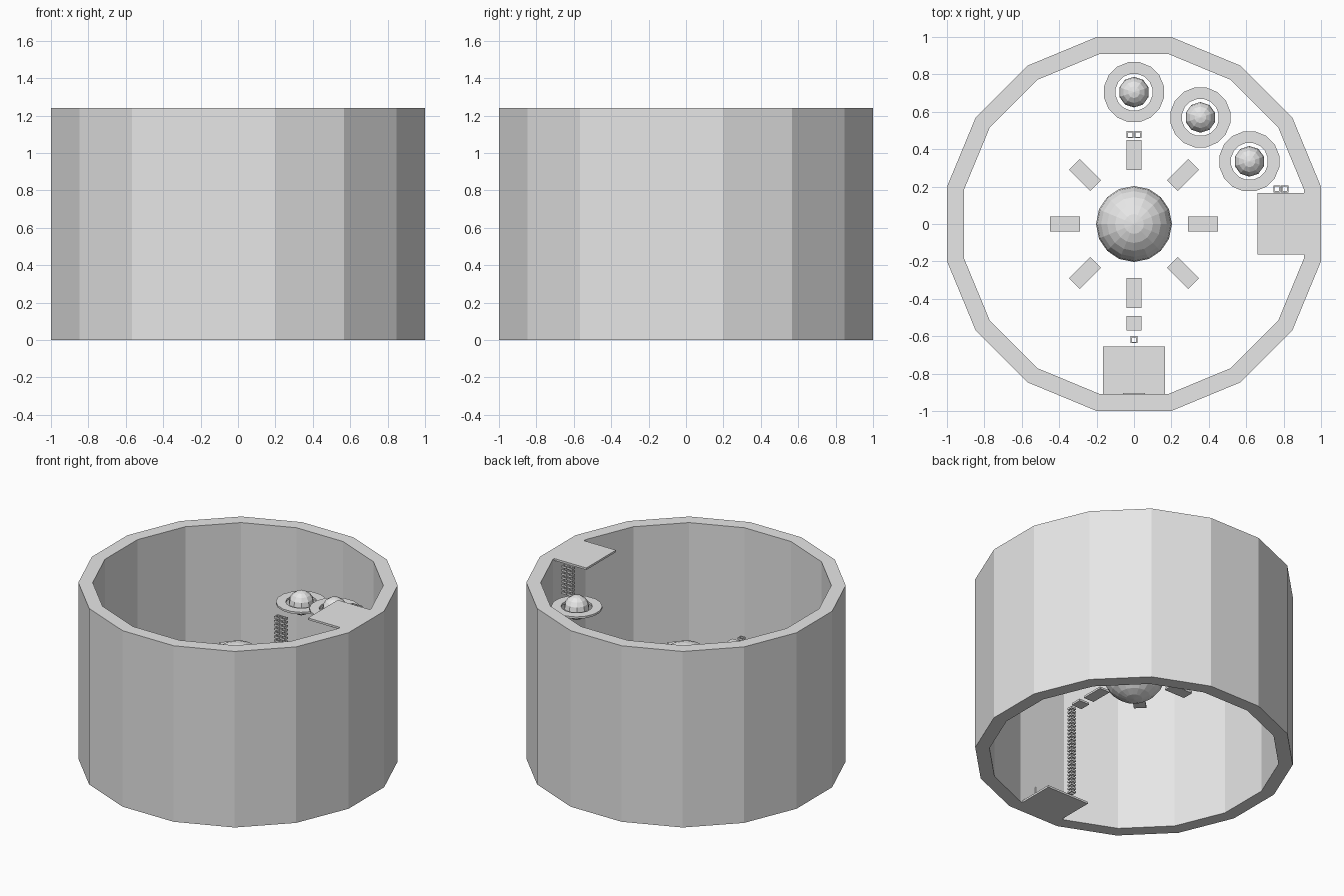
import bpy, bmesh, math
from mathutils import Matrix

if "Cube" in bpy.data.objects:
    bpy.data.objects.remove(bpy.data.objects["Cube"])

grey = bpy.data.materials.new("light grey")
grey.diffuse_color = (0.8, 0.8, 0.8, 1)
grey.use_nodes = True
grey.node_tree.nodes["Principled BSDF"].inputs["Base Color"].default_value = grey.diffuse_color


def finish(name, bm):
    bmesh.ops.recalc_face_normals(bm, faces=bm.faces[:])
    me = bpy.data.meshes.new(name)
    bm.to_mesh(me)
    bm.free()
    me.materials.append(grey)
    ob = bpy.data.objects.new(name, me)
    bpy.context.collection.objects.link(ob)
    return ob


def add_tube(bm, n, r_out, r_in, z0, z1, x=0, y=0):
    """Hollow prism with n sides and a flat side facing each axis."""
    loops = []
    for r, z in ((r_out, z0), (r_out, z1), (r_in, z1), (r_in, z0)):
        loops.append([bm.verts.new((x + r * math.cos((k + 0.5) * math.tau / n),
                                    y + r * math.sin((k + 0.5) * math.tau / n), z))
                      for k in range(n)])
    for i in range(4):
        a, b = loops[i], loops[(i + 1) % 4]
        for k in range(n):
            j = (k + 1) % n
            bm.faces.new((a[k], a[j], b[j], b[k]))


def box(name, x0, x1, y0, y1, z0, z1, turn=0.0):
    bm = bmesh.new()
    m = (Matrix.Rotation(turn, 4, 'Z')
         @ Matrix.Translation(((x0 + x1) / 2, (y0 + y1) / 2, (z0 + z1) / 2))
         @ Matrix.Diagonal((x1 - x0, y1 - y0, z1 - z0, 1)))
    bmesh.ops.create_cube(bm, size=1, matrix=m)
    return finish(name, bm)


def ball(name, x, y, z, r, seg, rings):
    bm = bmesh.new()
    bmesh.ops.create_uvsphere(bm, u_segments=seg, v_segments=rings, radius=r,
                              matrix=Matrix.Translation((x, y, z)))
    return finish(name, bm)


def ladder(name, x, y, z0, z1):
    """Column of stacked small square frames."""
    bm = bmesh.new()
    pitch = 0.026
    count = round((z1 - z0) / pitch)
    for i in range(count):
        z = z0 + i * (z1 - z0) / count
        add_tube(bm, 4, 0.019 * math.sqrt(2), 0.012 * math.sqrt(2), z, z + 0.014, x, y)
    return finish(name, bm)


# Sixteen-sided outer wall, open at top and bottom
c = math.cos(math.pi / 16)
bm = bmesh.new()
add_tube(bm, 16, 1.0 / c, 0.91 / c, 0, 1.24)
finish("outer_wall", bm)

# Entry ledge at the bottom and exit ledge at the top
box("entry_ledge", -0.165, 0.165, -0.912, -0.655, 0, 0.014)
box("exit_ledge", 0.66, 0.912, -0.163, 0.167, 1.226, 1.24)
box("entry_door", -0.06, 0.06, -0.912, -0.904, 0.01, 0.15)

# Central sphere with eight radial steps around it
MID = 0.62
ball("central_sphere", 0, 0, MID, 0.203, 16, 12)
for k in range(8):
    box(f"radial_step_{k + 1}", 0.29, 0.45, -0.04, 0.04, MID - 0.007, MID + 0.007,
        k * math.tau / 8)
box("landing_step", -0.04, 0.04, -0.57, -0.493, MID - 0.007, MID + 0.007)

# Rising ring platforms, each around a small ball
for k, (x, y, z) in enumerate(((0, 0.705, 0.84), (0.355, 0.57, 0.94), (0.617, 0.335, 1.04))):
    bm = bmesh.new()
    add_tube(bm, 16, 0.163, 0.1, z - 0.007, z + 0.007, x, y)
    finish(f"ring_platform_{k + 1}", bm)
    ball(f"platform_ball_{k + 1}", x, y, z, 0.082, 10, 8)

# Climbing columns between the levels
ladder("entry_ladder", 0, -0.618, 0, 0.64)
for side, s in (("left", -1), ("right", 1)):
    ladder(f"middle_ladder_{side}", s * 0.021, 0.478, MID, 0.84)
    ladder(f"exit_ladder_{side}", 0.785 + s * 0.021, 0.188, 1.03, 1.24)
